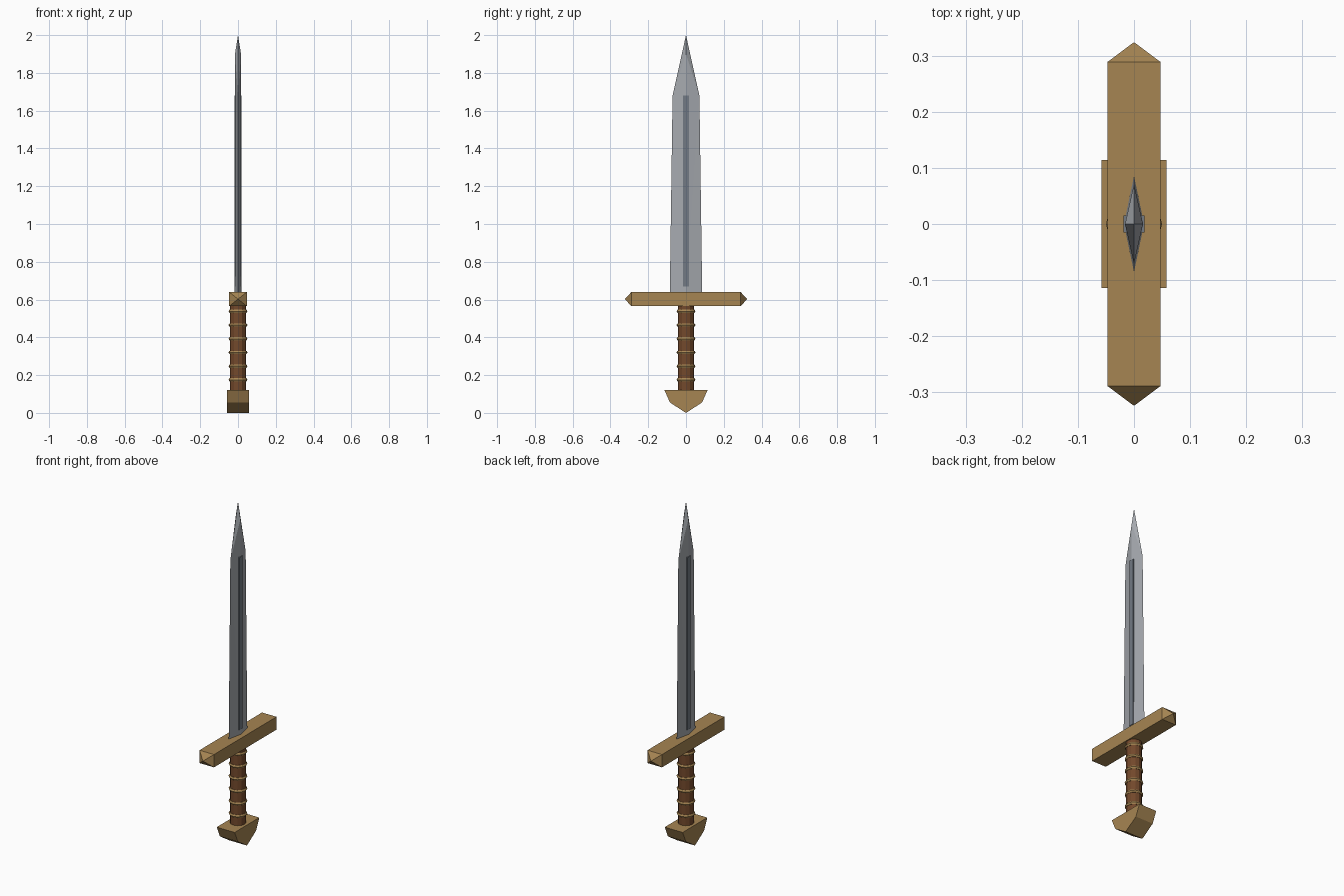
import bpy
import bmesh
import math

if "Cube" in bpy.data.objects:
    bpy.data.objects.remove(bpy.data.objects["Cube"], do_unlink=True)


def material(name, rgb):
    mat = bpy.data.materials.new(name)
    mat.use_nodes = True
    colour = (*rgb, 1.0)
    mat.diffuse_color = colour
    mat.node_tree.nodes["Principled BSDF"].inputs["Base Color"].default_value = colour
    return mat


brass = material("brass", (0.38, 0.235, 0.085))
steel = material("steel", (0.38, 0.40, 0.43))
dark_steel = material("dark steel", (0.17, 0.195, 0.23))
leather = material("brown leather", (0.17, 0.065, 0.024))


def finish(name, bm, mat):
    bmesh.ops.recalc_face_normals(bm, faces=bm.faces)
    mesh = bpy.data.meshes.new(name)
    bm.to_mesh(mesh)
    bm.free()
    mesh.materials.append(mat)
    obj = bpy.data.objects.new(name, mesh)
    bpy.context.collection.objects.link(obj)
    return obj


def box(bm, size, centre):
    verts = bmesh.ops.create_cube(bm, size=1)["verts"]
    bmesh.ops.scale(bm, vec=size, verts=verts)
    bmesh.ops.translate(bm, vec=centre, verts=verts)


# Blade: diamond section, ridge running higher than the shoulders
bm = bmesh.new()
tip = bm.verts.new((0, 0, 2))
edge = {}
ridge = {}
for s in (-1, 1):
    edge[s] = [bm.verts.new((0, s * y, z)) for y, z in ((0.086, 0.62), (0.071, 1.68))]
    ridge[s] = [bm.verts.new((s * x, 0, z)) for x, z in ((0.018, 0.62), (0.016, 1.9))]
for sx in (-1, 1):
    for sy in (-1, 1):
        r, e = ridge[sx], edge[sy]
        bm.faces.new((r[0], e[0], e[1]))
        bm.faces.new((r[0], e[1], r[1]))
        bm.faces.new((r[1], e[1], tip))
bm.faces.new((edge[-1][0], ridge[1][0], edge[1][0], ridge[-1][0]))
finish("blade", bm, steel)

# Dark strip along both sides of the blade
bm = bmesh.new()
box(bm, (0.038, 0.03, 1.01), (0, 0, 1.175))
finish("blade_fuller", bm, dark_steel)

# Crossguard: long bar with pyramid ends
bm = bmesh.new()
box(bm, (0.094, 0.578, 0.075), (0, 0, 0.6025))
bm.normal_update()
for face in [f for f in bm.faces if abs(f.normal.y) > 0.9]:
    side = math.copysign(1, face.normal.y)
    centre = bmesh.ops.poke(bm, faces=[face])["verts"][0]
    centre.co.y = side * 0.324
finish("crossguard", bm, brass)

# Grip
bm = bmesh.new()
bmesh.ops.create_cone(bm, cap_ends=True, segments=12, radius1=0.043,
                      radius2=0.043, depth=0.47)
bmesh.ops.translate(bm, vec=(0, 0, 0.345), verts=bm.verts)
finish("grip", bm, leather)

# Rings around the grip
for i in range(6):
    bpy.ops.mesh.primitive_torus_add(
        major_segments=12, minor_segments=6, major_radius=0.04,
        minor_radius=0.01, location=(0, 0, 0.175 + i * 0.0725))
    ring = bpy.context.object
    ring.name = f"grip_ring_{i + 1}"
    ring.data.materials.append(brass)

# Pommel: pointed profile extruded across the thickness
bm = bmesh.new()
profile = ((-0.114, 0.12), (-0.085, 0.055), (0, 0), (0.085, 0.055), (0.114, 0.12))
face = bm.faces.new([bm.verts.new((-0.058, y, z)) for y, z in profile])
new = bmesh.ops.extrude_face_region(bm, geom=[face])["geom"]
bmesh.ops.translate(bm, vec=(0.116, 0, 0),
                    verts=[v for v in new if isinstance(v, bmesh.types.BMVert)])
finish("pommel", bm, brass)
